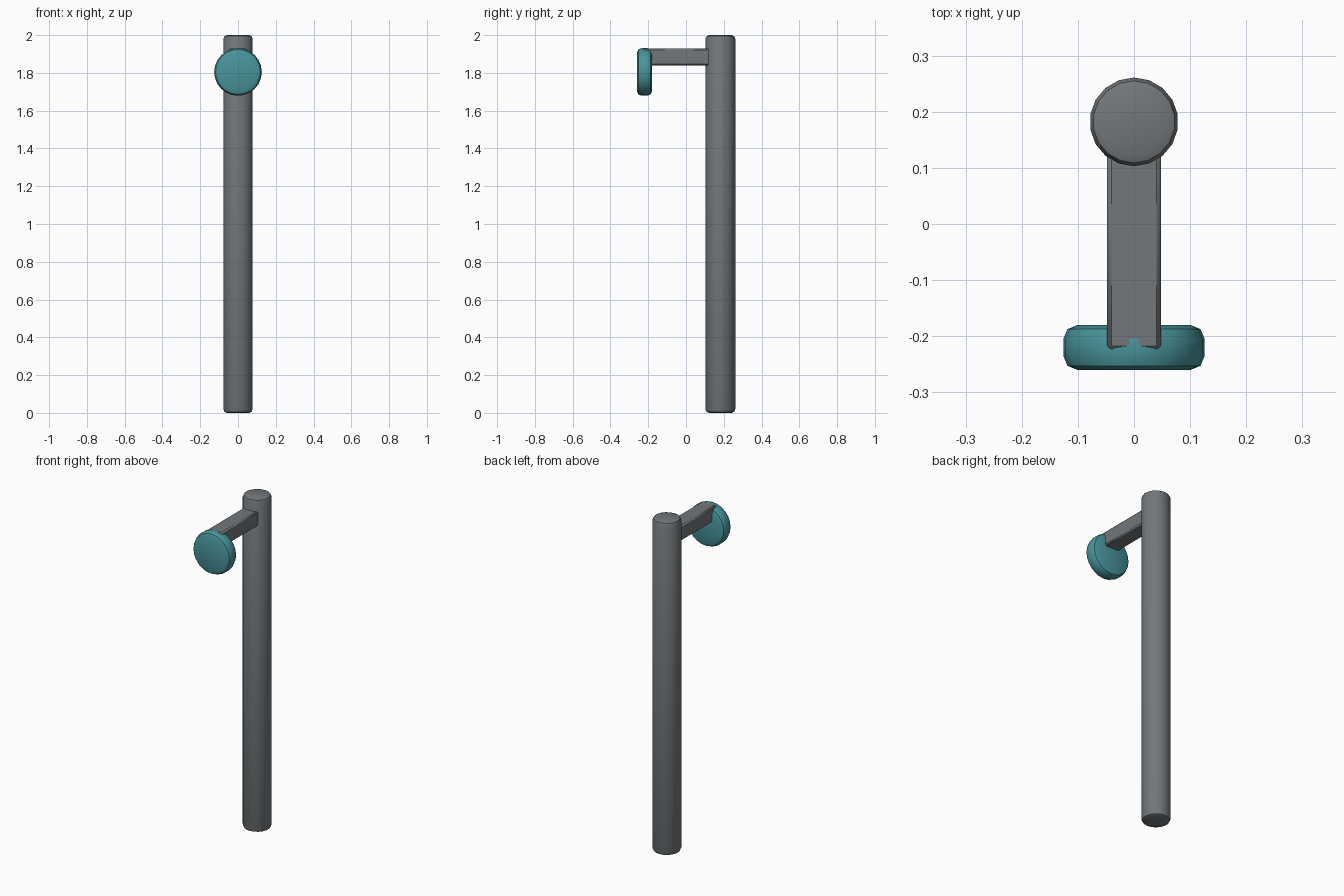
import bpy
import math

cube = bpy.data.objects.get("Cube")
if cube:
    bpy.data.objects.remove(cube, do_unlink=True)


def make_material(name, rgb):
    mat = bpy.data.materials.new(name)
    mat.use_nodes = True
    color = (*rgb, 1)
    mat.diffuse_color = color
    mat.node_tree.nodes["Principled BSDF"].inputs["Base Color"].default_value = color
    return mat


def finish(name, mat, bevel, segments):
    """Name the active object, colour it, round its sharp edges and shade it."""
    obj = bpy.context.object
    obj.name = name
    obj.data.materials.append(mat)
    bpy.ops.object.transform_apply(location=False, rotation=True, scale=True)
    mod = obj.modifiers.new("rounded_edges", "BEVEL")
    mod.width = bevel
    mod.segments = segments
    mod.limit_method = "ANGLE"
    mod.angle_limit = math.radians(40)
    bpy.ops.object.modifier_apply(modifier=mod.name)
    bpy.ops.object.shade_smooth_by_angle(angle=math.radians(40))
    return obj


grey = make_material("dark_grey", (0.17, 0.185, 0.195))
teal = make_material("teal", (0.065, 0.30, 0.33))

# Upright post
bpy.ops.mesh.primitive_cylinder_add(vertices=18, radius=0.079, depth=2, location=(0, 0.182, 1))
finish("post", grey, 0.02, 2)

# Arm reaching forward from the post
bpy.ops.mesh.primitive_cube_add(size=1, location=(0, -0.037, 1.885))
bpy.context.object.scale = (0.096, 0.376, 0.09)
finish("arm", grey, 0.008, 1)

# Round disc on the end of the arm
bpy.ops.mesh.primitive_cylinder_add(vertices=24, radius=0.126, depth=0.08,
                                    location=(0, -0.22, 1.805),
                                    rotation=(math.pi / 2, 0, 0))
finish("disc", teal, 0.025, 2)
